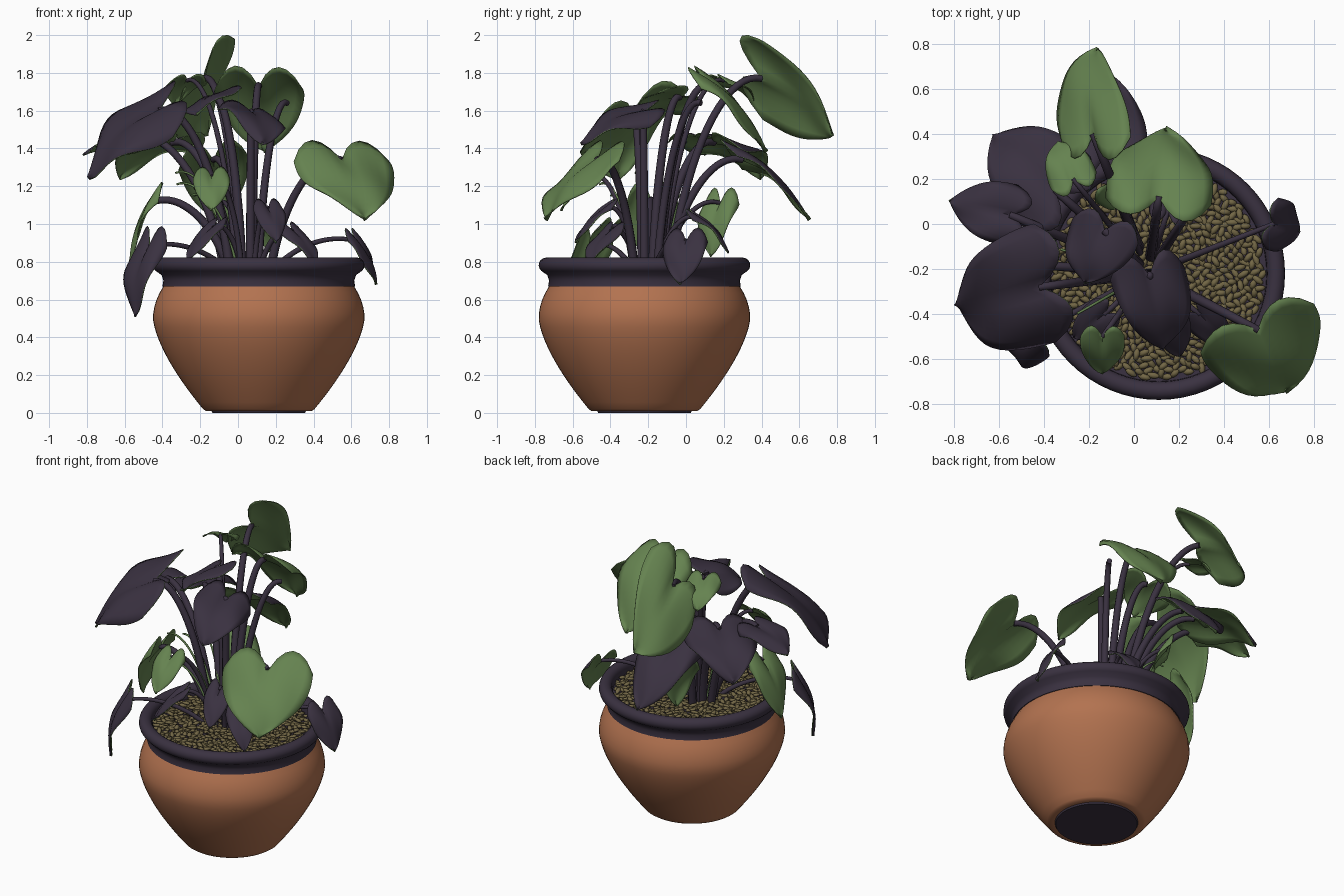
import bpy, bmesh, math, random
from mathutils import Vector, Matrix

random.seed(4)
cube = bpy.data.objects.get("Cube")
if cube:
    bpy.data.objects.remove(cube, do_unlink=True)


def material(name, r, g, b):
    m = bpy.data.materials.new(name)
    m.use_nodes = True
    m.diffuse_color = (r, g, b, 1)
    node = next(n for n in m.node_tree.nodes if n.type == 'BSDF_PRINCIPLED')
    node.inputs["Base Color"].default_value = (r, g, b, 1)
    node.inputs["Roughness"].default_value = 0.8
    return m


TERRACOTTA = material("terracotta", 0.45, 0.17, 0.08)
PURPLE = material("dark purple", 0.042, 0.031, 0.052)
GREEN = material("leaf green", 0.13, 0.225, 0.08)
PEBBLE = material("olive pebble", 0.17, 0.135, 0.06)

CENTRE = Vector((0.11, -0.22, 0))
UP = Vector((0, 0, 1))
SOIL = 0.75


def add_object(name, bm, mats, angle=40):
    mesh = bpy.data.meshes.new(name)
    bm.to_mesh(mesh)
    bm.free()
    for m in mats:
        mesh.materials.append(m)
    ob = bpy.data.objects.new(name, mesh)
    bpy.context.collection.objects.link(ob)
    bpy.ops.object.select_all(action='DESELECT')
    ob.select_set(True)
    bpy.context.view_layer.objects.active = ob
    bpy.ops.object.shade_smooth_by_angle(angle=math.radians(angle))
    return ob


def lathe(name, profile, mat, steps=64):
    """Turn a (radius, height) profile about the pot axis."""
    bm = bmesh.new()
    verts = [bm.verts.new((r, 0, z)) for r, z in profile]
    edges = [bm.edges.new(pair) for pair in zip(verts, verts[1:])]
    bmesh.ops.spin(bm, geom=verts + edges, cent=(0, 0, 0), axis=UP,
                   angle=math.tau, steps=steps)
    bmesh.ops.remove_doubles(bm, verts=bm.verts, dist=1e-4)
    bmesh.ops.recalc_face_normals(bm, faces=bm.faces)
    add_object(name, bm, [mat]).location = CENTRE


def belly(z):
    """Pot radius: widest at mid height, tapering to the foot."""
    if z > 0.5:
        return 0.56 - 1.9 * (z - 0.5) ** 2
    return 0.56 - 0.265 * ((0.5 - z) / 0.48) ** 1.5


# Pot
heights = [0.02 + 0.65 * i / 18 for i in range(19)]
lathe("pot_body", [(0.25, 0.01), (0.28, 0.01)] + [(belly(z), z) for z in heights], TERRACOTTA)
lip = [math.radians(a) for a in range(-50, 181, 23)]
lathe("pot_rim", [(0.49, 0.67), (0.51, 0.67), (0.505, 0.7), (0.515, 0.73)]
      + [(0.52 + 0.04 * math.cos(a), 0.782 + 0.04 * math.sin(a)) for a in lip]
      + [(0.475, 0.7)], PURPLE)
lathe("pot_base", [(0, 0), (0.245, 0), (0.25, 0.01)], PURPLE)
lathe("soil", [(0, SOIL), (0.48, SOIL), (0.48, 0.72)], PURPLE)

# Pebbles strewn over the soil in a sunflower spiral
bm = bmesh.new()
count = 720
for i in range(count):
    r, a = 0.465 * math.sqrt(i / count), i * 2.4
    spot = CENTRE + Vector((r * math.cos(a), r * math.sin(a),
                            SOIL + random.uniform(0, 0.02)))
    turn = Matrix.Rotation(random.uniform(0, math.tau), 4, 'Z')
    tilt = Matrix.Rotation(random.uniform(-0.4, 0.4), 4, 'Y')
    size = Matrix.Diagonal((random.uniform(0.024, 0.034), 0.016, 0.011, 1))
    bmesh.ops.create_icosphere(bm, subdivisions=1, radius=1,
                               matrix=Matrix.Translation(spot) @ turn @ tilt @ size)
add_object("pebbles", bm, [PEBBLE], 60)


def leaf(name, base, tip, width, top, rise=0, rows=14, cols=12):
    """Heart-shaped leaf from base to tip; rise lifts one edge above the other."""
    along = tip - base
    half = along.cross(UP).normalized() * width + UP * rise
    if half.cross(along).z < 0:
        half = -half
    normal = half.cross(along).normalized()
    phase = random.uniform(0, 6)
    bm = bmesh.new()
    grid = []
    for i in range(rows + 1):
        t = i / rows
        spread = (1 - t) ** 0.85 * (0.98 + t)
        row = []
        for j in range(cols + 1):
            s = 2 * j / cols - 1
            lobe = -0.3 * max(0, math.sin(math.pi * abs(s))) ** 0.8
            y = t + lobe * (1 - t) ** 2
            lift = (0.12 * along.length * math.sin(math.pi * t)
                    + width * spread * (0.12 * abs(s) - 0.24 * s * s)
                    + 0.09 * width * s * math.sin(7 * t + 2 * s + phase))
            row.append(bm.verts.new(base + along * y + half * (s * spread) + normal * lift))
        grid.append(row)
    for a, b in zip(grid, grid[1:]):
        for j in range(cols):
            bm.faces.new((a[j], a[j + 1], b[j + 1], b[j]))
    bmesh.ops.remove_doubles(bm, verts=bm.verts, dist=1e-5)
    ob = add_object(name, bm, [top, GREEN], 60)
    shell = ob.modifiers.new("thickness", 'SOLIDIFY')
    shell.thickness = 0.006
    shell.offset = -1
    shell.material_offset = 1
    shell.material_offset_rim = 1


def stem(name, end, radius, mat, steps=18):
    """Arching stalk from the middle of the soil to a leaf base."""
    root = Vector((0.05 + 0.22 * end.x, -0.17 + 0.22 * end.y, SOIL))
    reach = Vector((end.x - root.x, end.y - root.y, 0))
    rising = root + reach * 0.15 + UP * 0.6 * (end.z - SOIL)
    bending = end - reach * 0.4 + UP * 0.05
    curve = bpy.data.curves.new(name, 'CURVE')
    curve.dimensions = '3D'
    curve.bevel_depth = radius
    curve.bevel_resolution = 2
    curve.use_fill_caps = True
    line = curve.splines.new('POLY')
    line.points.add(steps)
    for i, point in enumerate(line.points):
        t = i / steps
        u = 1 - t
        pos = root * u**3 + rising * (3 * u * u * t) + bending * (3 * u * t * t) + end * t**3
        point.co = (*pos, 1)
        point.radius = 1.15 - 0.35 * t
    line.use_smooth = True
    curve.materials.append(mat)
    bpy.context.collection.objects.link(bpy.data.objects.new(name, curve))


# Main leaves: name, top colour, base, tip, half width, optional edge rise
LEAVES = [
    ("front_left", GREEN, (0.55, -0.47, 1.34), (0.67, -0.74, 1.02), 0.28),
    ("tall_back", GREEN, (-0.18, 0.4, 1.77), (-0.16, 0.78, 1.47), 0.16, 0.22),
    ("upper_back", GREEN, (0.11, 0.12, 1.73), (0.14, 0.42, 1.38), 0.24),
    ("side_back", GREEN, (-0.27, 0.2, 1.76), (-0.34, 0.37, 1.64), 0.11),
    ("big_right", PURPLE, (-0.42, -0.28, 1.6), (-0.8, -0.36, 1.25), 0.27, 0.11),
    ("centre", PURPLE, (0.07, -0.23, 1.59), (0.13, -0.56, 1.43), 0.17, 0.05),
    ("small_front", GREEN, (-0.14, -0.5, 1.25), (-0.14, -0.66, 1.07), 0.1),
    ("back_right", PURPLE, (-0.35, 0.15, 1.43), (-0.63, 0.4, 1.25), 0.22),
    ("low_back", PURPLE, (-0.13, 0.3, 1.34), (-0.1, 0.65, 1.02), 0.19, 0.03),
    ("outer_right", PURPLE, (-0.55, 0.04, 1.46), (-0.82, 0.1, 1.37), 0.14),
    ("drooping_right", PURPLE, (-0.47, -0.5, 0.88), (-0.55, -0.56, 0.51), 0.13),
    ("side_right", GREEN, (-0.44, -0.18, 1.12), (-0.57, -0.18, 0.78), 0.14),
    ("rim", PURPLE, (0.62, 0, 0.91), (0.73, -0.03, 0.68), 0.12),
    ("inner_back", GREEN, (-0.1, 0.18, 1.11), (-0.02, 0.13, 0.83), 0.11),
    ("crown", PURPLE, (-0.13, -0.03, 1.67), (-0.22, -0.26, 1.58), 0.16, -0.06),
]
for name, top, base, tip, width, *rise in LEAVES:
    leaf(name + "_leaf", Vector(base), Vector(tip), width, top, *rise)
    stem(name + "_stem", Vector(base), 0.022 if width > 0.13 else 0.014, PURPLE)

# Small leaves lean outward and down from the middle of the plant
for name, *base in [("short_front", 0.16, -0.42, 1.08), ("tiny_front", 0.29, -0.4, 0.96),
                    ("tiny_right", -0.13, -0.4, 0.98), ("short_back", 0.15, 0.06, 1.03)]:
    base = Vector(base)
    outward = Vector((base.x - CENTRE.x, base.y - CENTRE.y, 0)).normalized()
    leaf(name + "_leaf", base, base + outward * 0.17 - UP * 0.18, 0.085, PURPLE)
    stem(name + "_stem", base, 0.014, PURPLE)

# Second stalk under the upper back leaf
stem("upper_side_stem", Vector((0.26, 0.08, 1.64)), 0.02, PURPLE)

# Thin young shoots
for i in range(5):
    a = 2.2 + 0.6 * i
    end = Vector((0.26 * math.cos(a) - 0.08, 0.26 * math.sin(a) - 0.2, 1.15 + 0.06 * (i % 3)))
    stem("young_shoot", end, 0.007, GREEN)
